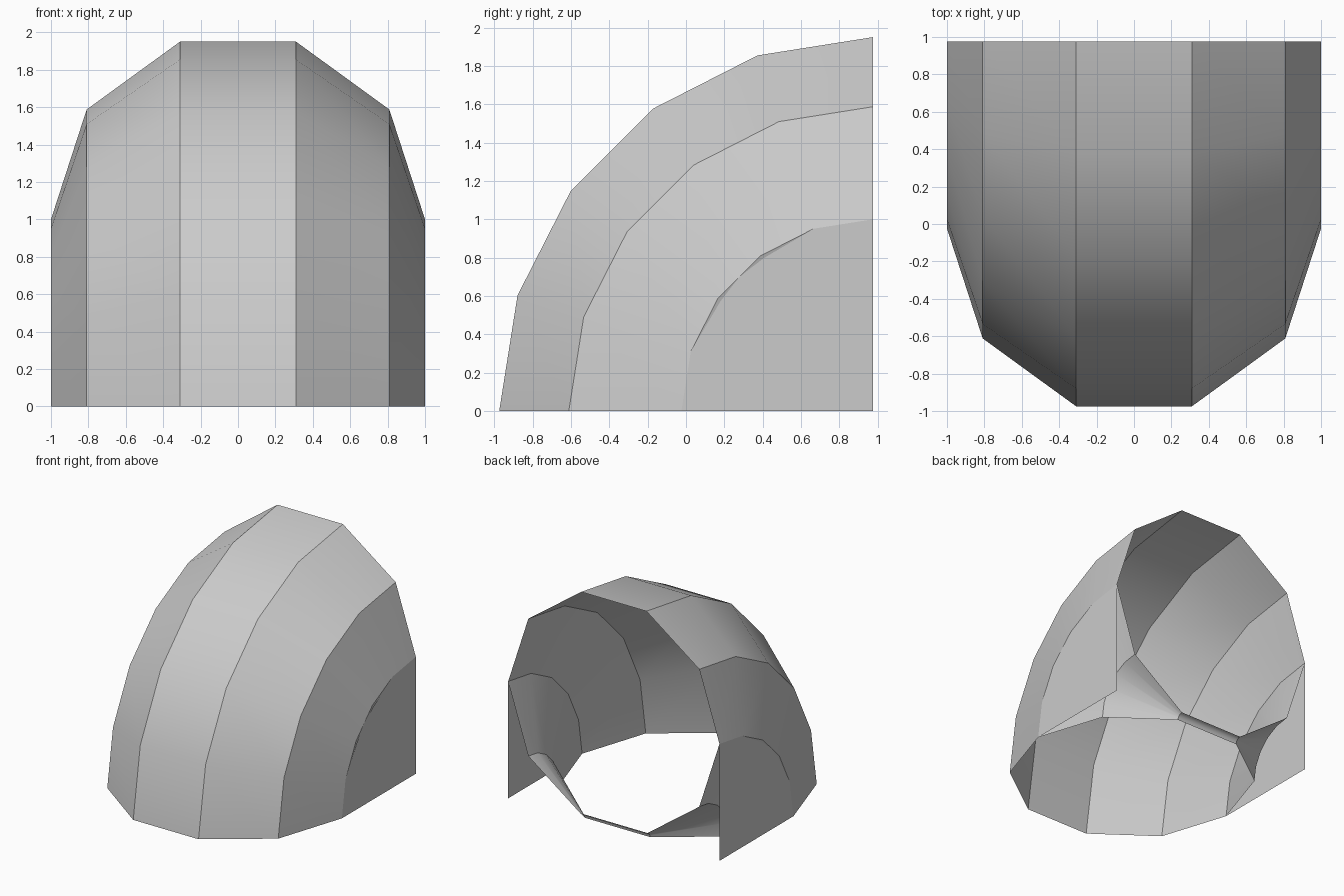
import bpy
import bmesh
from math import sin, cos, radians

SIDES = 10        # sides of the pipe section
STEPS = 5         # segments along the quarter bend
BACK = 0.976      # y of the bend axis, at the back on the ground

if "Cube" in bpy.data.objects:
    bpy.data.objects.remove(bpy.data.objects["Cube"], do_unlink=True)

grey = bpy.data.materials.new("light_grey")
grey.use_nodes = True
colour = (0.6, 0.6, 0.6, 1)
grey.diffuse_color = colour
grey.node_tree.nodes["Principled BSDF"].inputs["Base Color"].default_value = colour


def finish(name, bm):
    mesh = bpy.data.meshes.new(name)
    bm.to_mesh(mesh)
    bm.free()
    mesh.materials.append(grey)
    obj = bpy.data.objects.new(name, mesh)
    bpy.context.collection.objects.link(obj)
    return obj


def on_bend(x, radius, degrees):
    a = radians(degrees)
    return (x, BACK - radius * cos(a), radius * sin(a))


# Open ten-sided pipe swept through a quarter bend
bm = bmesh.new()
rings = []
for s in range(STEPS + 1):
    ring = []
    for i in range(SIDES):
        t = radians(360 * i / SIDES)
        ring.append(bm.verts.new(on_bend(cos(t), 1 + sin(t), 90 * s / STEPS)))
    rings.append(ring)
for lower, upper in zip(rings, rings[1:]):
    for i in range(SIDES):
        j = (i + 1) % SIDES
        bm.faces.new((lower[i], lower[j], upper[j], upper[i]))
bmesh.ops.recalc_face_normals(bm, faces=bm.faces)
elbow = finish("elbow_shell", bm)

bpy.ops.object.select_all(action="DESELECT")
elbow.select_set(True)
bpy.context.view_layer.objects.active = elbow
bpy.ops.object.shade_smooth_by_angle(angle=radians(30))

# Flat quarter-round cheek on each side, filling the inside of the bend
rim = [(0, 1), (18, 1), (35.5, 0.98), (45, 0.988), (54.5, 0.98), (72, 1), (90, 1)]
for side, name in ((1, "left_cheek"), (-1, "right_cheek")):
    bm = bmesh.new()
    points = [(side, BACK, 0)] + [on_bend(side, r, a) for a, r in rim]
    face = bm.faces.new([bm.verts.new(p) for p in points])
    face.normal_update()
    if face.normal.x * side < 0:
        face.normal_flip()
    finish(name, bm)
